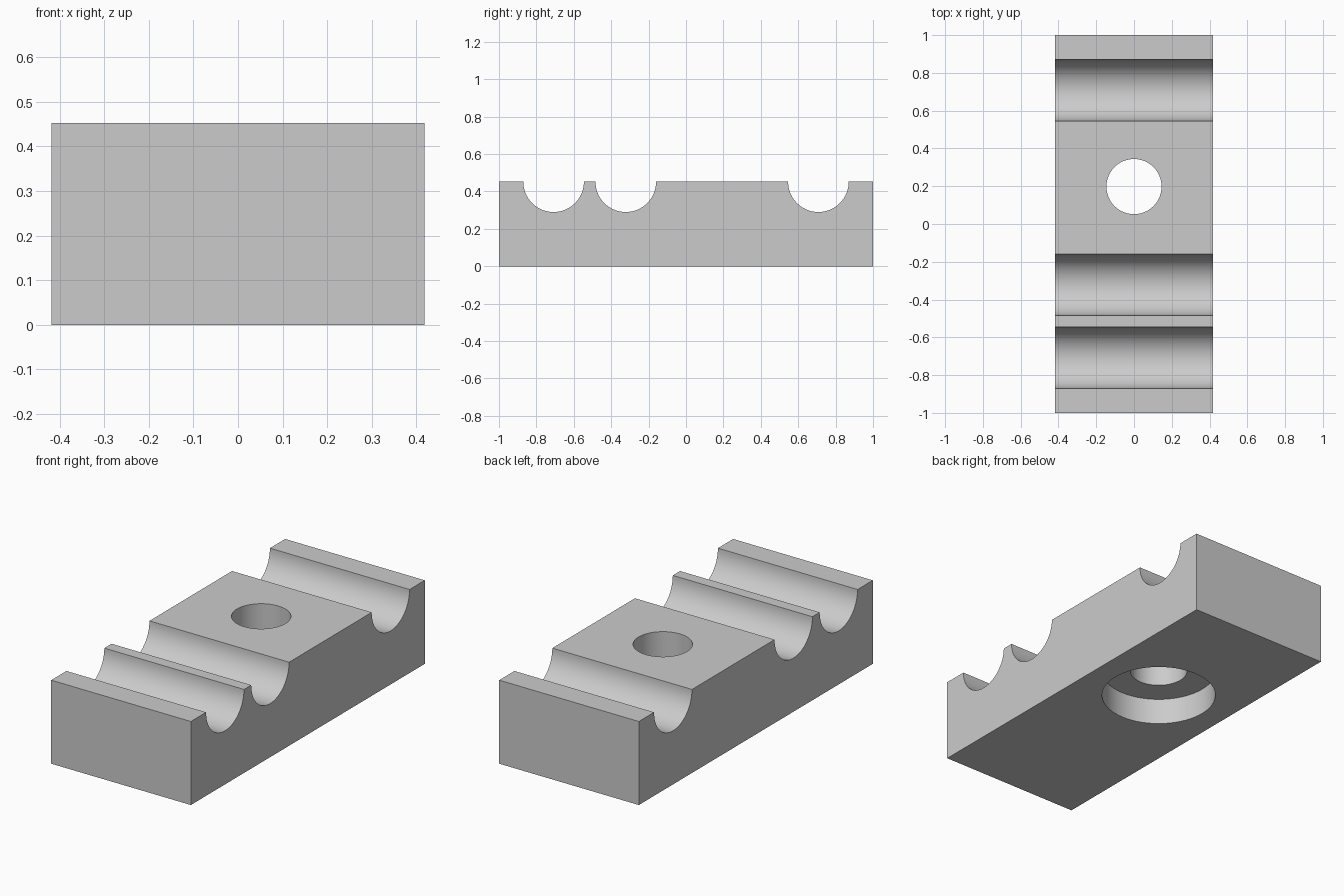
import bpy, bmesh, math

if "Cube" in bpy.data.objects:
    bpy.data.objects.remove(bpy.data.objects["Cube"], do_unlink=True)

HALF_WIDTH, HALF_LENGTH, HEIGHT = 0.418, 1.0, 0.452
GROOVE_RADIUS = 0.162
GROOVE_CENTRES = (-0.708, -0.322, 0.708)
HOLE_Y, HOLE_RADIUS = 0.198, 0.146
BORE_RADIUS, BORE_DEPTH = 0.292, 0.144

grey = bpy.data.materials.new("plain_grey")
grey.use_nodes = True
grey.diffuse_color = (0.6, 0.6, 0.6, 1)
grey.node_tree.nodes["Principled BSDF"].inputs["Base Color"].default_value = (0.6, 0.6, 0.6, 1)


def make_object(name, bm):
    bmesh.ops.recalc_face_normals(bm, faces=bm.faces)
    mesh = bpy.data.meshes.new(name)
    bm.to_mesh(mesh)
    bm.free()
    mesh.materials.append(grey)
    obj = bpy.data.objects.new(name, mesh)
    bpy.context.collection.objects.link(obj)
    return obj


# Side profile with three half-round grooves along the top
profile = [(HALF_LENGTH, 0), (-HALF_LENGTH, 0), (-HALF_LENGTH, HEIGHT)]
STEPS = 32
for centre in GROOVE_CENTRES:
    for i in range(STEPS + 1):
        a = math.pi * (1 + i / STEPS)
        profile.append((centre + GROOVE_RADIUS * math.cos(a),
                        HEIGHT + GROOVE_RADIUS * math.sin(a)))
profile.append((HALF_LENGTH, HEIGHT))

# Clamp block: the profile extruded across the width
bm = bmesh.new()
face = bm.faces.new([bm.verts.new((-HALF_WIDTH, y, z)) for y, z in profile])
side = bmesh.ops.extrude_face_region(bm, geom=[face])
moved = [v for v in side["geom"] if isinstance(v, bmesh.types.BMVert)]
bmesh.ops.translate(bm, verts=moved, vec=(2 * HALF_WIDTH, 0, 0))
block = make_object("clamp_block", bm)

# Stepped cutter: through hole with a wide counterbore underneath
steps = [(0, -0.1), (BORE_RADIUS, -0.1), (BORE_RADIUS, BORE_DEPTH),
         (HOLE_RADIUS, BORE_DEPTH), (HOLE_RADIUS, HEIGHT + 0.1), (0, HEIGHT + 0.1)]
bm = bmesh.new()
verts = [bm.verts.new((r, HOLE_Y, z)) for r, z in steps]
edges = [bm.edges.new(pair) for pair in zip(verts, verts[1:])]
bmesh.ops.spin(bm, geom=verts + edges, cent=(0, HOLE_Y, 0), axis=(0, 0, 1),
               angle=2 * math.pi, steps=64)
bmesh.ops.remove_doubles(bm, verts=bm.verts, dist=0.0001)
cutter = make_object("bolt_hole_cutter", bm)

# Cut the bolt hole, then drop the cutter
cut = block.modifiers.new("bolt_hole", 'BOOLEAN')
cut.operation, cut.solver, cut.object = 'DIFFERENCE', 'EXACT', cutter
bpy.ops.object.select_all(action='DESELECT')
block.select_set(True)
bpy.context.view_layer.objects.active = block
bpy.ops.object.modifier_apply(modifier=cut.name)
bpy.data.objects.remove(cutter, do_unlink=True)
bpy.ops.object.shade_smooth_by_angle(angle=math.radians(30))
